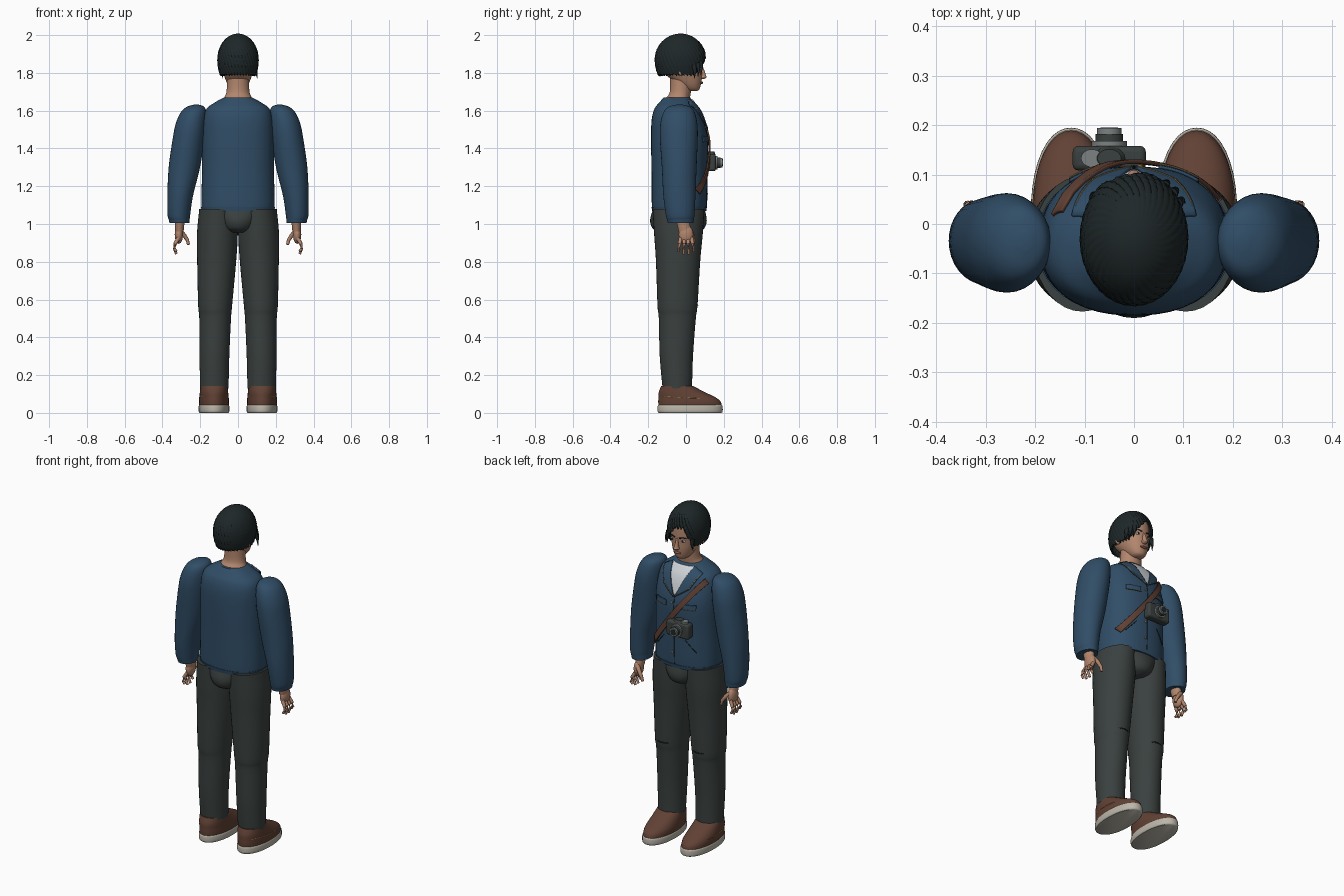
import bpy, bmesh
from math import sin, cos, pi, radians, atan2, sqrt
from mathutils import Vector

if "Cube" in bpy.data.objects:
    bpy.data.objects.remove(bpy.data.objects["Cube"], do_unlink=True)


def material(name, r, g, b):
    m = bpy.data.materials.new(name)
    m.use_nodes = True
    m.diffuse_color = (r, g, b, 1)
    bsdf = m.node_tree.nodes["Principled BSDF"]
    bsdf.inputs["Base Color"].default_value = (r, g, b, 1)
    bsdf.inputs["Roughness"].default_value = 0.8
    return m


NAVY = material("navy cloth", .03, .075, .135)
PANTS = material("charcoal cloth", .042, .052, .05)
SKIN = material("skin", .45, .24, .155)
LIPS = material("lip", .27, .1, .075)
HAIR = material("black hair", .013, .02, .021)
BROWN = material("brown leather", .12, .053, .035)
SOLE = material("pale rubber", .5, .47, .4)
WHITE = material("white cotton", .62, .65, .68)
METAL = material("grey metal", .2, .22, .22)
GOLD = material("gold thread", .33, .2, .06)


def finish(name, bm, mat, angle=40):
    bmesh.ops.recalc_face_normals(bm, faces=bm.faces)
    me = bpy.data.meshes.new(name)
    bm.to_mesh(me)
    bm.free()
    ob = bpy.data.objects.new(name, me)
    bpy.context.collection.objects.link(ob)
    me.materials.append(mat)
    bpy.ops.object.select_all(action='DESELECT')
    ob.select_set(True)
    bpy.context.view_layer.objects.active = ob
    bpy.ops.object.shade_smooth_by_angle(angle=radians(angle))
    return ob


def refine(rings, steps=5):
    """Catmull-Rom through rings of (z, cx, cy, rx, ry)."""
    v = [Vector(r) for r in rings]
    out = []
    for i in range(len(v) - 1):
        a, b, c, d = v[max(i - 1, 0)], v[i], v[i + 1], v[min(i + 2, len(v) - 1)]
        for k in range(steps):
            t = k / steps
            out.append(b + .5 * t * ((c - a) + t * ((2 * a - 5 * b + 4 * c - d) + t * (3 * b - a - 3 * c + d))))
    return out + [v[-1]]


def bridge(bm, loops):
    n = len(loops[0])
    for p, q in zip(loops, loops[1:]):
        for i in range(n):
            bm.faces.new((p[i], p[(i + 1) % n], q[(i + 1) % n], q[i]))


def loft(name, rings, mat, side=1, n=32, power=2, steps=5):
    bm = bmesh.new()
    loops = []
    for z, cx, cy, rx, ry in refine(rings, steps):
        loop = []
        for i in range(n):
            c, s = cos(2 * pi * i / n), sin(2 * pi * i / n)
            k = (abs(c) ** power + abs(s) ** power) ** (-1 / power)
            loop.append(bm.verts.new((side * cx + rx * c * k, cy + ry * s * k, z)))
        loops.append(loop)
    bridge(bm, loops)
    bm.faces.new(loops[0])
    bm.faces.new(loops[-1])
    return finish(name, bm, mat)


def ball(name, loc, size, mat):
    bm = bmesh.new()
    bmesh.ops.create_uvsphere(bm, u_segments=20, v_segments=12, radius=1)
    for v in bm.verts:
        v.co = Vector(loc) + Vector(a * b for a, b in zip(v.co, size))
    return finish(name, bm, mat)


def tube(name, points, radius, mat, taper=1, n=10):
    bm = bmesh.new()
    pts = [Vector(p) for p in points]
    loops = []
    for i, p in enumerate(pts):
        d = (pts[min(i + 1, len(pts) - 1)] - pts[max(i - 1, 0)]).normalized()
        q = d.to_track_quat('Z', 'Y')
        r = radius * (1 + (taper - 1) * i / (len(pts) - 1))
        loops.append([bm.verts.new(p + q @ Vector((r * cos(2 * pi * k / n), r * sin(2 * pi * k / n), 0)))
                      for k in range(n)])
    bridge(bm, loops)
    bm.faces.new(loops[0])
    bm.faces.new(loops[-1])
    return finish(name, bm, mat)


# Jacket body
TORSO = [(1.07, 0, -.037, .188, .138), (1.1, 0, -.036, .194, .145), (1.3, 0, -.035, .19, .148),
         (1.45, 0, -.035, .19, .15), (1.55, 0, -.045, .184, .137), (1.61, 0, -.05, .166, .117),
         (1.645, 0, -.05, .12, .09), (1.67, 0, -.048, .075, .07)]
loft("jacket_body", TORSO, NAVY, n=48, power=2.3)
loft("jacket_hem", [(1.068, 0, -.036, .192, .143), (1.09, 0, -.036, .196, .147)], NAVY, n=48, power=2.3)
DENSE = refine(TORSO, 12)


def chest(x, z):
    """Depth of the jacket front at x, z."""
    lo, hi = next(((a, b) for a, b in zip(DENSE, DENSE[1:]) if b[0] >= z), DENSE[-2:])
    r = lo.lerp(hi, (z - lo[0]) / (hi[0] - lo[0]))
    u = min(abs(x) / r[3], .97)
    return r[2] + r[4] * (1 - u ** 2.3) ** (1 / 2.3)


def patch(name, corners, mat, lift=.003, thick=.005, n=14):
    """Thin plate draped on the jacket front between four x, z corners."""
    bm = bmesh.new()
    a, b, c, d = [Vector(p) for p in corners]
    grid = []
    for i in range(n + 1):
        row = [a.lerp(b, i / n).lerp(d.lerp(c, i / n), j / n) for j in range(n + 1)]
        grid.append([bm.verts.new((p.x, chest(p.x, p.y) + lift, p.y)) for p in row])
    for p, q in zip(grid, grid[1:]):
        for j in range(n):
            bm.faces.new((p[j], q[j], q[j + 1], p[j + 1]))
    ob = finish(name, bm, mat)
    mod = ob.modifiers.new("Thickness", 'SOLIDIFY')
    mod.thickness = thick
    mod.offset = 0
    return ob


def seam(name, a, b, mat, radius=.002, lift=.006):
    pts = [Vector(a).lerp(Vector(b), i / 10) for i in range(11)]
    return tube(name, [(p.x, chest(p.x, p.y) + lift, p.y) for p in pts], radius, mat, n=6)


# Shirt, placket, strap
patch("shirt_front", [(-.078, 1.658), (.078, 1.658), (.004, 1.505), (-.004, 1.505)], WHITE)
seam("placket", (0, 1.5), (0, 1.09), HAIR, .002, .001)
for i in range(4):
    z = 1.16 + .1 * i
    ball("jacket_button", (.012, chest(.012, z) + .002, z), (.006, .004, .006), GOLD)
patch("camera_strap", [(-.165, 1.585), (-.145, 1.61), (.175, 1.185), (.155, 1.16)], BROWN, .01, .008)

for side, label in ((1, "left"), (-1, "right")):
    def flip(*pts):
        return [(side * x, z) for x, z in pts]
    # Lapel, pockets and stitching
    patch(label + "_lapel", flip((.07, 1.66), (.125, 1.63), (.085, 1.55), (.003, 1.495)), NAVY, .007, .007)
    seam(label + "_lapel_stitch", *flip((.118, 1.625), (.082, 1.555)), GOLD, .0015, .011)
    seam(label + "_lapel_lower_stitch", *flip((.08, 1.555), (.008, 1.505)), GOLD, .0015, .011)
    patch(label + "_pocket_flap", flip((.05, 1.465), (.13, 1.465), (.13, 1.435), (.05, 1.435)), NAVY, .005, .006)
    seam(label + "_flap_stitch", *flip((.05, 1.436), (.13, 1.436)), GOLD, .0018, .009)
    seam(label + "_lower_pocket", *flip((.07, 1.25), (.13, 1.18)), HAIR, .0025, .002)
    # Sleeve and cuff
    loft(label + "_sleeve", [(1.02, .311, -.03, .054, .07), (1.05, .313, -.031, .06, .076),
         (1.15, .306, -.035, .068, .085), (1.3, .284, -.036, .083, .092), (1.45, .262, -.038, .084, .1),
         (1.53, .25, -.038, .08, .098), (1.59, .236, -.037, .068, .083), (1.62, .225, -.035, .046, .058),
         (1.632, .22, -.035, .012, .016)], NAVY, side)
    loft(label + "_cuff", [(1.005, .31, -.028, .053, .068), (1.035, .312, -.03, .057, .073)], NAVY, side)
    # Hand
    loft(label + "_wrist", [(.96, .31, -.005, .022, .034), (1.03, .308, -.02, .027, .035)], SKIN, side, 20)
    ball(label + "_palm", (side * .313, 0, .945), (.022, .039, .05), SKIN)
    for i in range(4):
        y = -.028 + .019 * i
        tip = .855 - .014 * (i in (1, 2))
        tube(label + "_finger", [(side * .316, y, .925), (side * .334, y * 1.25, .893),
             (side * .337, y * 1.35, .87), (side * .326, y * 1.4, tip)], .0105, SKIN, .65)
    tube(label + "_thumb", [(side * .308, .022, .965), (side * .285, .035, .94),
         (side * .268, .04, .915), (side * .262, .038, .89)], .013, SKIN, .6)
    # Trouser leg
    loft(label + "_trouser_leg", [(.13, .125, -.046, .075, .078), (.3, .125, -.051, .079, .088),
         (.5, .121, -.046, .084, .098), (.57, .121, -.045, .09, .106), (.8, .113, -.042, .103, .117),
         (.95, .109, -.04, .108, .129), (1.08, .105, -.04, .1, .137)], PANTS, side, 36)
    tube(label + "_knee_crease", [(side * .12 + .075 * cos(t), -.045 + .108 * sin(t), .57)
         for t in [pi * (.15 + .07 * i) for i in range(11)]], .003, HAIR, n=6)
    # Shoe
    loft(label + "_sole", [(0, .127, .022, .076, .166), (.008, .127, .022, .081, .172),
         (.035, .127, .022, .081, .172), (.042, .127, .022, .077, .168)], SOLE, side, 40, 2.15, 3)
    loft(label + "_shoe_upper", [(.036, .127, .022, .078, .168), (.06, .127, .018, .079, .165),
         (.08, .127, .007, .078, .153), (.11, .127, -.022, .075, .122), (.143, .127, -.048, .071, .083)],
         BROWN, side, 40, 2.1)
    tube(label + "_shoe_stitch", [(side * (.127 + .0785 * cos(t)), .007 + .155 * sin(t), .08 - .008 * sin(t))
         for t in [-1 + .12 * i for i in range(13)]], .002, GOLD, n=6)
    # Ear, eye and brow
    ball(label + "_ear", (side * .088, -.03, 1.815), (.013, .02, .032), SKIN)
    ball(label + "_eye", (side * .034, .074, 1.824), (.015, .008, .007), WHITE)
    ball(label + "_iris", (side * .034, .0805, 1.824), (.006, .003, .006), HAIR)
    tube(label + "_brow", [(side * .015, .086, 1.84), (side * .035, .083, 1.846), (side * .055, .068, 1.84)],
         .004, HAIR, .5)

# Trouser seat
loft("trouser_seat", [(.955, 0, -.04, .06, .095), (.975, 0, -.04, .095, .135), (1.02, 0, -.04, .125, .15),
     (1.085, 0, -.038, .18, .135)], PANTS, n=40)

# Neck and head
loft("neck", [(1.62, 0, -.045, .085, .075), (1.665, 0, -.042, .074, .064), (1.7, 0, -.03, .061, .056),
     (1.79, 0, -.025, .057, .06)], SKIN)
loft("head", [(1.703, 0, .035, .018, .02), (1.712, 0, .03, .036, .04), (1.735, 0, .018, .053, .06),
     (1.77, 0, 0, .068, .084), (1.81, 0, -.018, .08, .103), (1.86, 0, -.024, .086, .11),
     (1.92, 0, -.028, .08, .105), (1.97, 0, -.03, .045, .06)], SKIN, n=40, power=2.15)
loft("nose", [(1.768, 0, .083, .009, .012), (1.777, 0, .089, .016, .02), (1.79, 0, .087, .012, .018),
     (1.83, 0, .08, .007, .011), (1.845, 0, .078, .005, .006)], SKIN, n=16)
ball("lips", (0, .082, 1.748), (.022, .008, .007), LIPS)

# Hair: swirling ribs from the crown, ending in a swept fringe
bm = bmesh.new()
cols, rows, locks = 288, 30, 36
loops = []
for j in range(rows + 1):
    loop = []
    for i in range(cols):
        a = 2 * pi * i / cols
        off = atan2(sin(a), cos(a)) + .25
        rise = max(0, 1 - abs(off) / (1.15 if off > 0 else .75))
        low = 1.785 + .115 * min(1, rise * 1.3) + .012 * (locks * a / (2 * pi) % 1)
        deep = (low - 1.87) / (.13 if low > 1.87 else .16)
        t = (pi / 2 - atan2(deep, sqrt(max(0, 1 - deep * deep)))) * (.02 + .98 * j / rows)
        rib = 1 + min(1, t) * (.03 * abs(sin(locks / 2 * (a + .5 * t))) - .02 + .007 * sin(t * 40))
        z = 1.87 + (.13 if t < pi / 2 else .16) * cos(t)
        loop.append(bm.verts.new((.101 * sin(t) * rib * sin(a), -.029 + .128 * sin(t) * rib * cos(a), z)))
    loops.append(loop)
bridge(bm, loops)
bm.faces.new(loops[0])
hair = finish("hair", bm, HAIR, 60)
hair.modifiers.new("Thickness", 'SOLIDIFY').thickness = .008
for x, y, z, dx in ((.06, .075, 1.86, .01), (.075, .06, 1.85, .015), (.085, .04, 1.84, .018), (-.078, .05, 1.84, -.006)):
    tube("fringe_lock", [(x, y, z), (x + dx * .6, y + .008, z - .035), (x + dx, y + .003, z - .07)], .014, HAIR, .1)

# Camera
bm = bmesh.new()
bmesh.ops.create_cube(bm, size=1)
for v in bm.verts:
    v.co = Vector((-.05 + .148 * v.co.x, .133 + .05 * v.co.y, 1.325 + .09 * v.co.z))
camera = finish("camera_body", bm, PANTS)
bevel = camera.modifiers.new("Soft edges", 'BEVEL')
bevel.width, bevel.segments = .012, 3
loft("camera_hump", [(1.365, -.05, .133, .035, .024), (1.383, -.05, .133, .024, .018)], PANTS, n=20)
loft("camera_dial", [(1.365, -.085, .133, .022, .018), (1.381, -.085, .133, .022, .018)], METAL, n=24)
for name, y0, y1, r, mat in (("lens_mount", .15, .168, .036, METAL), ("lens_barrel", .165, .182, .028, PANTS),
                             ("lens_rim", .18, .194, .025, METAL), ("lens_glass", .19, .1955, .018, HAIR)):
    tube(name, [(-.05, y0, 1.325), (-.05, y1, 1.325)], r, mat, n=28)
